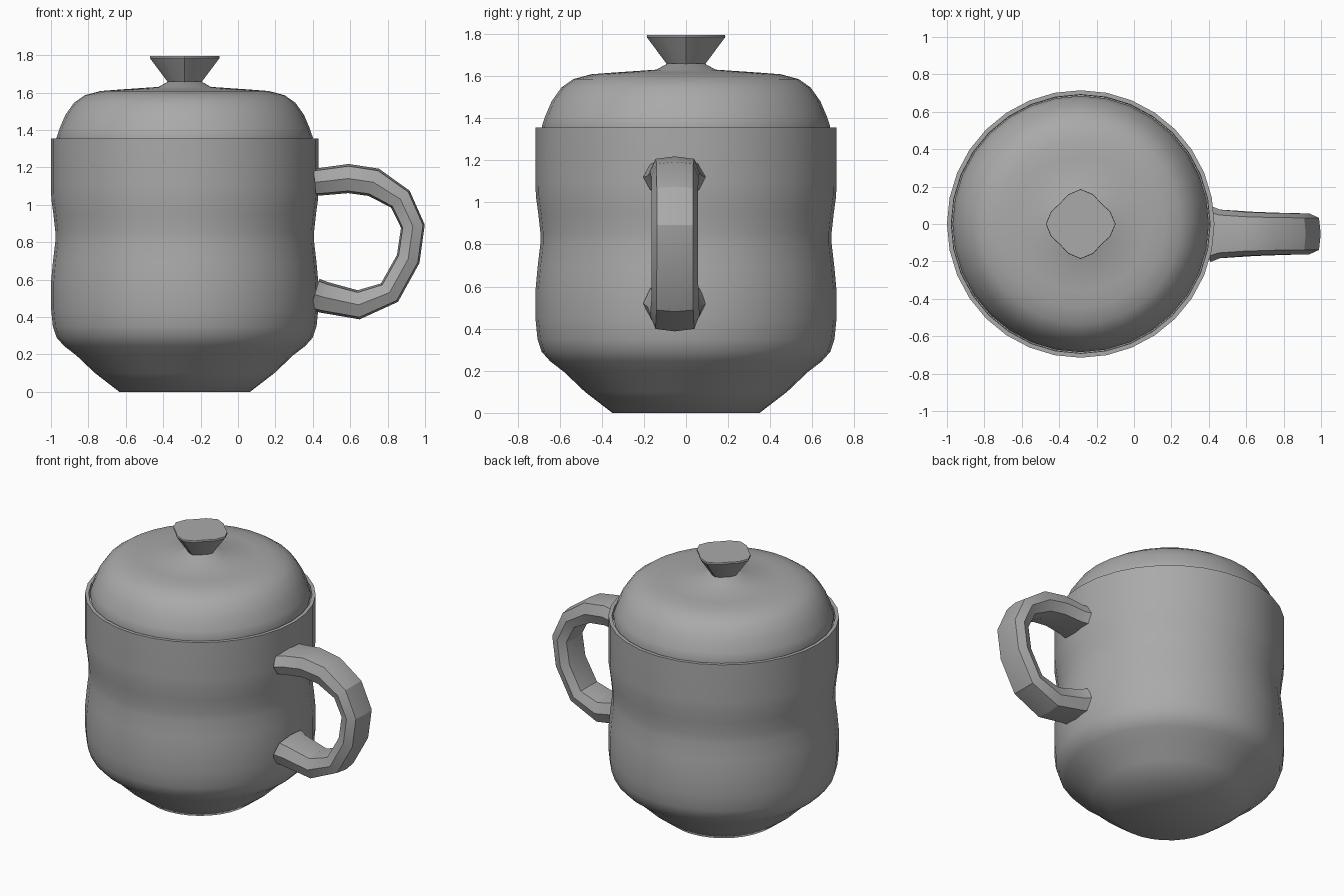
import bpy, bmesh, math
from mathutils import Vector

cube = bpy.data.objects.get("Cube")
if cube:
    bpy.data.objects.remove(cube, do_unlink=True)

AXIS_X = -0.285   # the pot's axis; the handle balances it on +x
SIDES = 32

clay = bpy.data.materials.new("grey_clay")
clay.use_nodes = True
clay.diffuse_color = (0.4, 0.4, 0.4, 1)
clay.node_tree.nodes["Principled BSDF"].inputs["Base Color"].default_value = (0.4, 0.4, 0.4, 1)


def loft(name, rings, angle):
    """Skin closed rings of points, cap both ends and shade by angle."""
    bm = bmesh.new()
    loops = [[bm.verts.new(p) for p in ring] for ring in rings]
    n = len(loops[0])
    for a, b in zip(loops, loops[1:]):
        for i in range(n):
            j = (i + 1) % n
            bm.faces.new((a[i], a[j], b[j], b[i]))
    bm.faces.new(loops[0])
    bm.faces.new(loops[-1])
    bmesh.ops.recalc_face_normals(bm, faces=bm.faces)
    mesh = bpy.data.meshes.new(name)
    bm.to_mesh(mesh)
    bm.free()
    mesh.materials.append(clay)
    obj = bpy.data.objects.new(name, mesh)
    bpy.context.collection.objects.link(obj)
    bpy.ops.object.select_all(action='DESELECT')
    bpy.context.view_layer.objects.active = obj
    obj.select_set(True)
    bpy.ops.object.shade_smooth_by_angle(angle=math.radians(angle))
    return obj


def lathe(name, profile, angle=40, squareness=0.0, sides=SIDES):
    """Turn (radius, z) pairs; squareness pulls the ring towards a diamond."""
    rings = []
    for r, z in profile:
        ring = []
        for i in range(sides):
            t = math.tau * i / sides
            k = r * (1 - squareness * math.sin(2 * t) ** 2)
            ring.append((AXIS_X + k * math.cos(t), k * math.sin(t), z))
        rings.append(ring)
    return loft(name, rings, angle)


# Waisted pot with a tapered foot and a thin rim
lathe("pot_body", [
    (0.35, 0), (0.48, 0.1), (0.58, 0.195), (0.645, 0.245), (0.685, 0.29),
    (0.705, 0.35), (0.715, 0.45), (0.715, 0.58), (0.705, 0.69), (0.692, 0.8),
    (0.692, 0.86), (0.702, 0.95), (0.713, 1.03), (0.715, 1.1), (0.715, 1.355),
    (0.692, 1.355), (0.69, 1.3)])

# Domed lid, ending in the flared collar under the knob
lathe("lid", [
    (0.675, 1.3), (0.685, 1.36), (0.668, 1.41), (0.638, 1.48), (0.592, 1.545),
    (0.535, 1.585), (0.45, 1.608), (0.36, 1.615), (0.14, 1.63), (0.09, 1.658)])

# Rounded-diamond knob
lathe("lid_knob", [(0.09, 1.655), (0.187, 1.785), (0.185, 1.795)],
      angle=25, squareness=0.16, sides=16)

# Handle: x, z, half thickness, half width along the path
path = [
    (0.41, 1.12, 0.072, 0.15), (0.46, 1.125, 0.074, 0.13), (0.59, 1.14, 0.078, 0.118),
    (0.725, 1.12, 0.078, 0.112), (0.868, 1.03, 0.067, 0.11), (0.935, 0.885, 0.064, 0.11),
    (0.91, 0.71, 0.064, 0.11), (0.81, 0.53, 0.067, 0.112), (0.645, 0.465, 0.078, 0.118),
    (0.46, 0.505, 0.084, 0.13), (0.41, 0.52, 0.088, 0.15)]
section = [(0, 1), (0.78, 0.85), (1, 0), (0.78, -0.85),
           (0, -1), (-0.78, -0.85), (-1, 0), (-0.78, 0.85)]
rings = []
for i, (x, z, thick, wide) in enumerate(path):
    before, after = path[max(i - 1, 0)], path[min(i + 1, len(path) - 1)]
    along = Vector((after[0] - before[0], 0, after[1] - before[1])).normalized()
    out = Vector((-along.z, 0, along.x))
    rings.append([Vector((x, -0.053 + wide * u, z)) + out * thick * v for u, v in section])
loft("handle", rings, 28)
